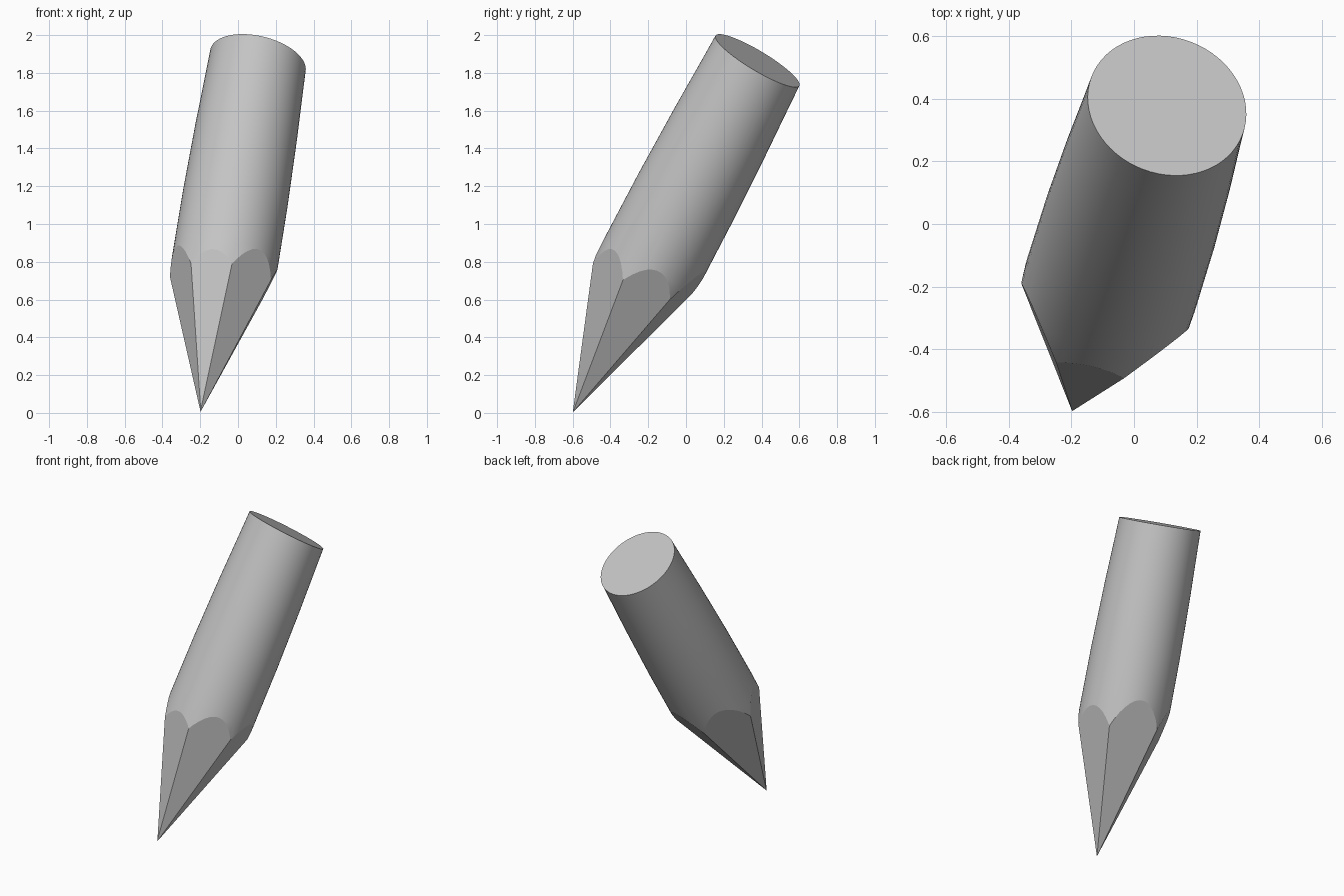
import bpy
import bmesh
from math import cos, sin, tau, radians
from mathutils import Vector

cube = bpy.data.objects.get("Cube")
if cube:
    bpy.data.objects.remove(cube, do_unlink=True)

# Leaning axis of the stake, with a front and a side direction across it
tip = Vector((-0.2, -0.6, 0))
top = Vector((0.105, 0.378, 1.865))
axis = (top - tip).normalized()
front = (Vector((0, -1, 0)) + axis * axis.y).normalized()
side = axis.cross(front)


def across(angle):
    return front * cos(angle) + side * sin(angle)


# Gently tapering round shaft: (distance from tip, radius)
profile = [(-0.1, 0.27), (0.6, 0.275), (0.9, 0.281), (1.3, 0.28),
           (1.7, 0.272), (2.0, 0.262), (2.35, 0.252)]
SIDES = 64
bm = bmesh.new()
rings = [[bm.verts.new(tip + axis * t + across(tau * i / SIDES) * r)
          for i in range(SIDES)] for t, r in profile]
for low, high in zip(rings, rings[1:]):
    for i in range(SIDES):
        j = (i + 1) % SIDES
        bm.faces.new((low[i], low[j], high[j], high[i]))
bm.faces.new(rings[0])
bm.faces.new(rings[-1])
bmesh.ops.recalc_face_normals(bm, faces=bm.faces)


def slice_off(point, normal):
    """Cut away everything beyond a plane and close the cut."""
    bmesh.ops.bisect_plane(bm, geom=bm.verts[:] + bm.edges[:] + bm.faces[:],
                           dist=1e-5, plane_co=point,
                           plane_no=normal.normalized(), clear_outer=True)
    bmesh.ops.holes_fill(bm, edges=[e for e in bm.edges if e.is_boundary], sides=0)


# Slanted saw cut at the blunt end
slice_off(top, Vector((0.24, 0.6, 1)))

# Whittled facets of the point: (angle around axis, distance where each starts)
facets = [(-15, 0.84), (39, 0.9), (97, 0.92), (161, 1.0), (224, 0.98), (288, 0.9)]
for i, (angle, start) in enumerate(facets):
    outward = across(radians(angle))
    slice_off(tip + axis * 0.002 * i, outward * start - axis * 0.281)

bmesh.ops.remove_doubles(bm, verts=bm.verts, dist=1e-5)
bmesh.ops.recalc_face_normals(bm, faces=bm.faces)
mesh = bpy.data.meshes.new("wooden_stake")
bm.to_mesh(mesh)
bm.free()
stake = bpy.data.objects.new("wooden_stake", mesh)
bpy.context.collection.objects.link(stake)

# Plain grey material
grey = bpy.data.materials.new("plain_grey")
grey.use_nodes = True
color = (0.55, 0.55, 0.55, 1)
grey.diffuse_color = color
grey.node_tree.nodes["Principled BSDF"].inputs["Base Color"].default_value = color
mesh.materials.append(grey)

# Smooth shaft, crisp facet edges
bpy.ops.object.select_all(action="DESELECT")
stake.select_set(True)
bpy.context.view_layer.objects.active = stake
bpy.ops.object.shade_smooth_by_angle(angle=radians(10))
